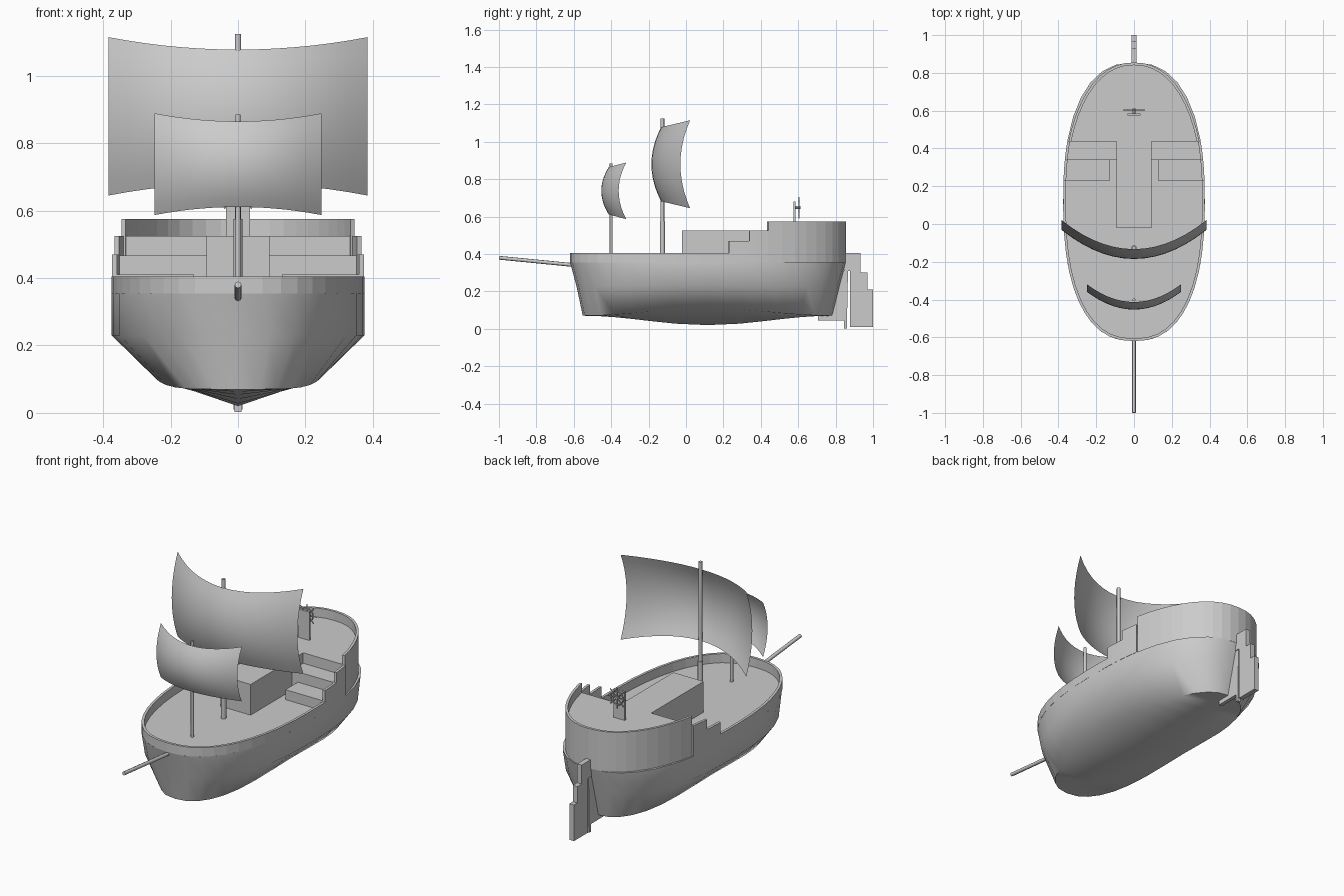
import bpy, bmesh, math
from math import sin, cos, pi
from mathutils import Vector

if "Cube" in bpy.data.objects:
    bpy.data.objects.remove(bpy.data.objects["Cube"])

CY, A, B = 0.1175, 0.7375, 0.375      # hull plan: centre, half length, half beam
DECK = 0.355


def spow(v, p):
    return math.copysign(abs(v) ** p, v)


def plan(t, n=2.4, inset=0.0):
    # rounded plan outline, t = 0 at the bow and pi at the stern
    return ((B - inset) * spow(sin(t), 2 / n), CY - (A - inset) * spow(cos(t), 2 / n))


def t_at(y, n=2.4):
    return math.acos(spow((CY - y) / A, n / 2))


def span(a, b, k):
    return [a + (b - a) * i / k for i in range(k + 1)]


def finish(name, bm, smooth=None):
    bmesh.ops.remove_doubles(bm, verts=bm.verts, dist=1e-5)
    bmesh.ops.recalc_face_normals(bm, faces=bm.faces)
    me = bpy.data.meshes.new(name)
    bm.to_mesh(me)
    bm.free()
    ob = bpy.data.objects.new(name, me)
    bpy.context.collection.objects.link(ob)
    if smooth:
        bpy.ops.object.select_all(action='DESELECT')
        ob.select_set(True)
        bpy.context.view_layer.objects.active = ob
        bpy.ops.object.shade_smooth_by_angle(angle=math.radians(smooth))
    return ob


def prism(name, pts, direction):
    # closed polygon extruded along a vector
    bm = bmesh.new()
    f = bm.faces.new([bm.verts.new(p) for p in pts])
    ext = bmesh.ops.extrude_face_region(bm, geom=[f])
    vs = [v for v in ext['geom'] if isinstance(v, bmesh.types.BMVert)]
    bmesh.ops.translate(bm, verts=vs, vec=direction)
    return finish(name, bm)


def box(name, x, y0, y1, z0, z1):
    pts = [(-x, y0, z0), (x, y0, z0), (x, y1, z0), (-x, y1, z0)]
    return prism(name, pts, (0, 0, z1 - z0))


def rod(name, p, q, r, sides=10):
    p, q = Vector(p), Vector(q)
    bm = bmesh.new()
    bmesh.ops.create_cone(bm, cap_ends=True, segments=sides, radius1=r, radius2=r, depth=(q - p).length)
    ob = finish(name, bm, 45)
    ob.location = (p + q) / 2
    ob.rotation_mode = 'QUATERNION'
    ob.rotation_quaternion = (q - p).to_track_quat('Z', 'Y')
    return ob


def wall(name, ta, tb, z1, k, n=2.4):
    # bulwark strip following the plan outline
    ts = span(ta, tb, k)
    pts = [(*plan(t, n), DECK) for t in ts] + [(*plan(t, n, 0.014), DECK) for t in reversed(ts)]
    return prism(name, pts, (0, 0, z1 - DECK))


# hull: deck edge, side, chine, keel rings
N = 32
bm = bmesh.new()
rings = []
for w, y0, y1, z in ((B, CY - A, CY + A, DECK), (B, -0.586, 0.822, 0.23),
                     (0.25, -0.552, 0.782, None), (0, -0.552, 0.782, -1)):
    ring = []
    for i in range(N):
        x, y = plan(2 * pi * i / N)
        u = (y - CY) / A
        bell = (1 + cos(pi * u)) / 2
        zz = 0.07 + 0.04 * bell if z is None else (0.07 - 0.05 * bell if z < 0 else z)
        ring.append(bm.verts.new((x / B * w, (y0 + y1) / 2 + u * (y1 - y0) / 2, zz)))
    rings.append(ring)
for lo, hi in zip(rings, rings[1:]):
    for i in range(N):
        j = (i + 1) % N
        bm.faces.new((lo[i], lo[j], hi[j], hi[i]))
bm.faces.new(rings[0])
finish("hull", bm, 50)

# bulwarks: main, stepped sides, stern
T1, T2, T3 = t_at(0.23), t_at(0.34), t_at(0.44)
wall("bow_bulwark", -T1, T1, 0.405, 24)
TS = t_at(0.44, 2.2)
wall("stern_bulwark", TS, 2 * pi - TS, 0.575, 20, 2.2)
for s, side in ((1, "right"), (-1, "left")):
    wall("lower_step_bulwark_" + side, s * T1, s * T2, 0.47, 3)
    wall("upper_step_bulwark_" + side, s * T2, s * T3, 0.525, 3)
    # stair treads up to the stern deck
    for nm, ta, tb, xin, z in (("lower", T1, T2, 0.13, 0.41), ("upper", T2, T3, 0.09, 0.467)):
        edge = [plan(t, 2.4, 0.007) for t in span(ta, tb, 3)]
        pts = [(s * x, y, DECK) for x, y in edge]
        pts += [(s * xin, edge[-1][1], DECK), (s * xin, edge[0][1], DECK)]
        prism(f"{nm}_step_{side}", pts, (0, 0, z - DECK))

# raised stern deck and cabin
prism("stern_deck", [(*plan(t, 2.2, 0.007), DECK) for t in span(TS, 2 * pi - TS, 20)], (0, 0, 0.525 - DECK))
box("cabin", 0.093, -0.022, 0.445, DECK, 0.525)

# masts and bowsprit
rod("main_mast_base", (0, -0.126, DECK), (0, -0.126, 0.575), 0.014)
rod("main_mast", (0, -0.126, 0.57), (0, -0.126, 1.124), 0.01)
rod("fore_mast", (0, -0.4, DECK), (0, -0.4, 0.885), 0.008)
rod("bowsprit", (0, -0.999, 0.38), (0, -0.57, 0.338), 0.01, 8)


# billowing square sails
def sail(name, half, zmid, zh, flare, y, bu, bv):
    bm = bmesh.new()
    g = [[bm.verts.new((half * u, y - bu * (1 - u * u) - bv * (1 - v * v), zmid + v * (zh + flare * u * u)))
          for u in span(-1, 1, 14)] for v in span(-1, 1, 10)]
    for r, q in zip(g, g[1:]):
        for i in range(14):
            bm.faces.new((r[i], r[i + 1], q[i + 1], q[i]))
    finish(name, bm, 40)


sail("main_sail", 0.385, 0.88, 0.198, 0.037, 0.022, 0.155, 0.052)
sail("fore_sail", 0.248, 0.738, 0.127, 0.024, -0.32, 0.093, 0.04)

# steering wheel on its stand
WZ, WY = 0.648, 0.604
box("wheel_stand", 0.035, 0.574, 0.586, 0.525, 0.682)
rod("wheel_axle", (0, 0.58, WZ), (0, 0.612, WZ), 0.008, 8)
bpy.ops.mesh.primitive_torus_add(major_segments=16, minor_segments=6, major_radius=0.037, minor_radius=0.004,
                                 location=(0, WY, WZ), rotation=(pi / 2, 0, 0))
bpy.context.object.name = "wheel_rim"
for i in range(4):
    dx, dz = 0.058 * cos(i * pi / 4), 0.058 * sin(i * pi / 4)
    rod(f"wheel_spoke_{i}", (-dx, WY, WZ - dz), (dx, WY, WZ + dz), 0.003, 6)

# stern post and rudder
post = [(0.705, 0.085), (0.705, 0.045), (0.845, 0.045), (0.845, 0.002), (0.86, 0.002), (0.866, 0.31),
        (0.82, 0.31), (0.76, 0.085)]
blade = [(0.876, 0.01), (1.0, 0.01), (1.0, 0.21), (0.97, 0.21), (0.97, 0.3), (0.932, 0.3), (0.932, 0.405),
         (0.845, 0.405), (0.845, 0.31), (0.876, 0.31)]
prism("stern_post", [(-0.01, y, z) for y, z in post], (0.02, 0, 0))
prism("rudder", [(-0.014, y, z) for y, z in blade], (0.028, 0, 0))
